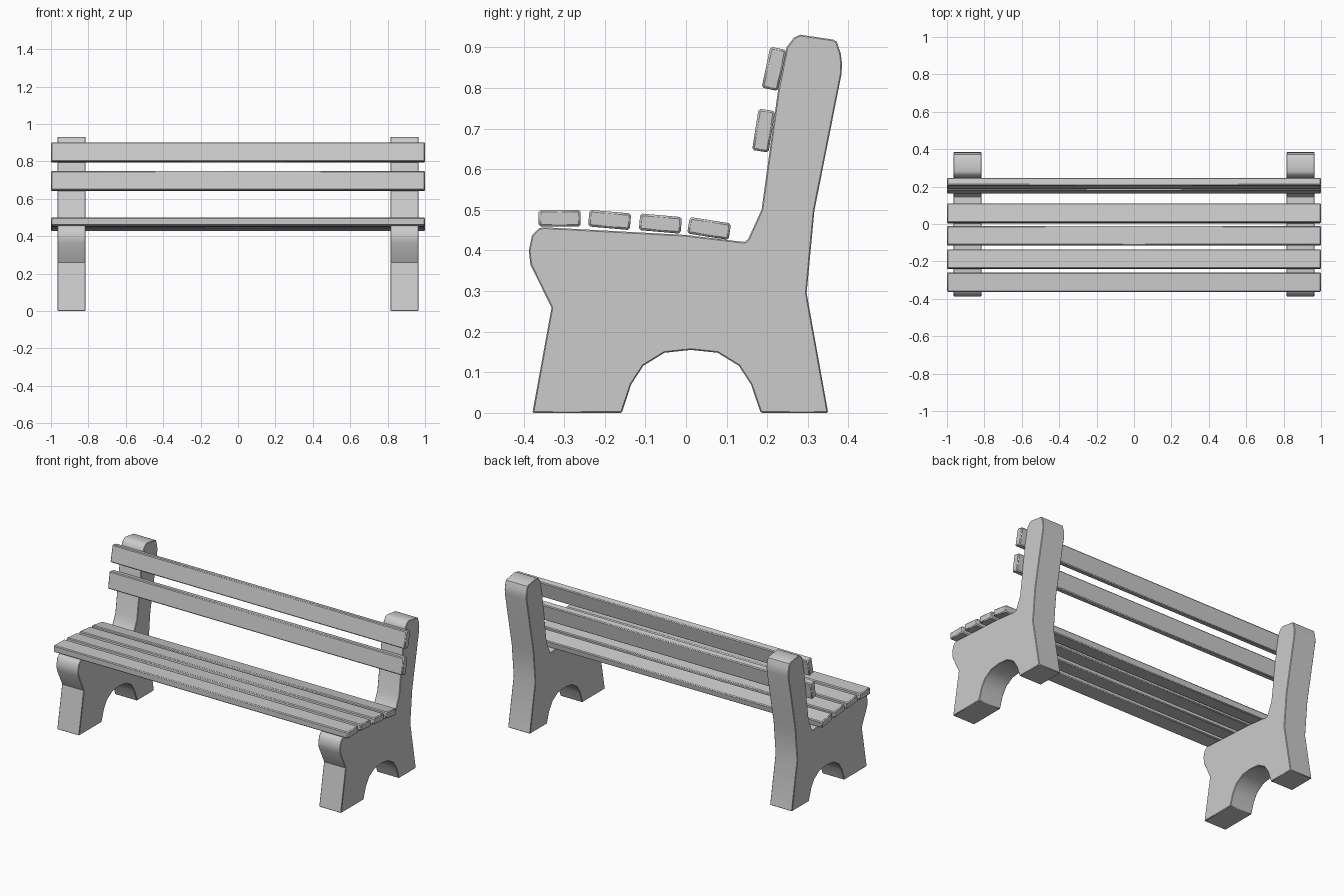
import bpy, bmesh
from math import radians

if "Cube" in bpy.data.objects:
    bpy.data.objects.remove(bpy.data.objects["Cube"])


def finish(name, bm, bevel):
    """Turn a bmesh into an object with softened edges."""
    bmesh.ops.recalc_face_normals(bm, faces=bm.faces)
    mesh = bpy.data.meshes.new(name)
    bm.to_mesh(mesh)
    bm.free()
    ob = bpy.data.objects.new(name, mesh)
    bpy.context.collection.objects.link(ob)
    bpy.ops.object.select_all(action='DESELECT')
    ob.select_set(True)
    bpy.context.view_layer.objects.active = ob
    bpy.ops.object.shade_smooth_by_angle(angle=radians(35))
    mod = ob.modifiers.new("soft_edges", 'BEVEL')
    mod.width = bevel
    mod.segments = 1
    mod.limit_method = 'ANGLE'
    mod.angle_limit = radians(50)
    return ob


# Side profile of the end supports (y, z)
PROFILE = [
    (-0.378, 0), (-0.158, 0), (-0.135, 0.07), (-0.105, 0.116), (-0.053, 0.148),
    (0.012, 0.155), (0.078, 0.148), (0.13, 0.116), (0.16, 0.07), (0.184, 0),
    (0.350, 0), (0.297, 0.295), (0.316, 0.497), (0.383, 0.835), (0.384, 0.86),
    (0.381, 0.885), (0.371, 0.914), (0.362, 0.919), (0.281, 0.931),
    (0.266, 0.924), (0.248, 0.901), (0.226, 0.79), (0.186, 0.50),
    (0.153, 0.428), (0.145, 0.421), (0.132, 0.422), (0, 0.438),
    (-0.350, 0.457), (-0.363, 0.454), (-0.379, 0.437), (-0.387, 0.40),
    (-0.383, 0.365), (-0.331, 0.259),
]


def support(name, x0, x1):
    bm = bmesh.new()
    face = bm.faces.new([bm.verts.new((x0, y, z)) for y, z in PROFILE])
    ext = bmesh.ops.extrude_face_region(bm, geom=[face])
    verts = [g for g in ext["geom"] if isinstance(g, bmesh.types.BMVert)]
    bmesh.ops.translate(bm, verts=verts, vec=(x1 - x0, 0, 0))
    finish(name, bm, 0.003)


def slat(name, y, z, angle):
    bm = bmesh.new()
    bmesh.ops.create_cube(bm, size=1)
    bmesh.ops.scale(bm, verts=bm.verts, vec=(2.0, 0.103, 0.041))
    ob = finish(name, bm, 0.005)
    ob.location = (0, y, z)
    ob.rotation_euler.x = radians(angle)


# Concrete end supports
support("left_support", -0.965, -0.815)
support("right_support", 0.815, 0.965)

# Seat slats, following the dip of the seat
for i, (y, z, a) in enumerate([(-0.311, 0.479, 0), (-0.188, 0.475, -5),
                               (-0.063, 0.466, -5), (0.057, 0.454, -9)]):
    slat(f"seat_slat_{i + 1}", y, z, a)

# Backrest slats, leaning back
for i, (y, z, a) in enumerate([(0.191, 0.695, 81), (0.217, 0.847, 78)]):
    slat(f"back_slat_{i + 1}", y, z, a)
